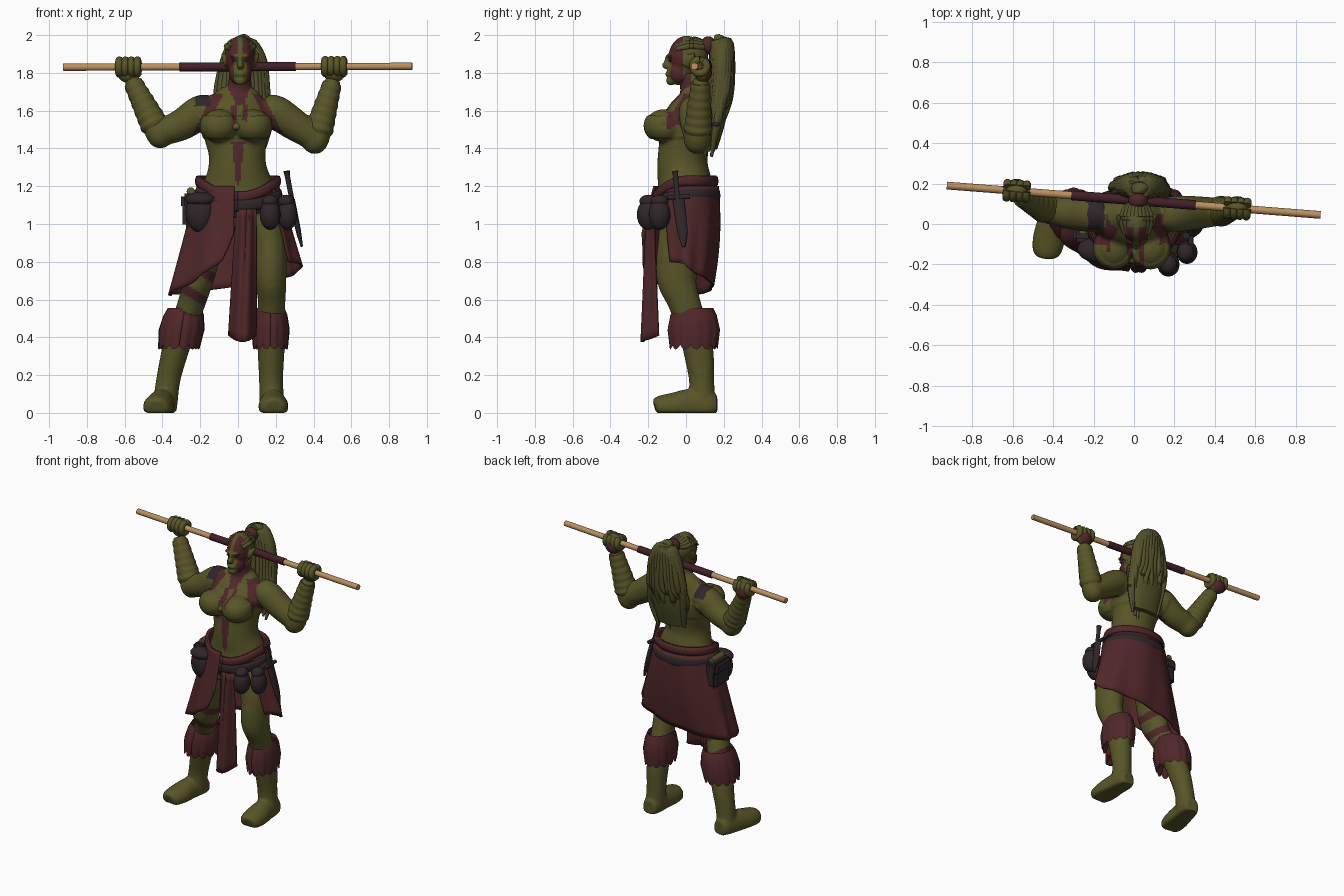
import bpy, bmesh, math, random
from mathutils import Vector, Matrix

if "Cube" in bpy.data.objects:
    bpy.data.objects.remove(bpy.data.objects["Cube"])
random.seed(4)
Y, Z = Vector((0, 1, 0)), Vector((0, 0, 1))

def material(name, r, g, b):
    m = bpy.data.materials.new(name)
    m.diffuse_color = (r, g, b, 1)
    m.use_nodes = True
    m.node_tree.nodes["Principled BSDF"].inputs["Base Color"].default_value = m.diffuse_color
    return m

SKIN = material("olive skin", .098, .092, .021)
HAIR = material("olive hair", .090, .084, .023)
RED = material("maroon", .080, .020, .022)
DARK = material("dark leather", .030, .019, .022)
WRAP = material("dark maroon wrap", .055, .014, .020)
WOOD = material("wood", .50, .28, .115)

def tube(bm, pts, n=16, ref=Y, sub=4):
    """Smooth loft through points (x, y, z, radius across, radius along ref)."""
    pts = [p if len(p) == 5 else (*p, p[3]) for p in pts]
    P = [pts[0]] + pts + [pts[-1]]
    path = []
    for i in range(1, len(P) - 2):
        for k in range(sub):
            t = k / sub
            path.append([.5 * (2*b + (c-a)*t + (2*a-5*b+4*c-d)*t*t + (3*b-a-3*c+d)*t**3)
                         for a, b, c, d in zip(*P[i-1:i+3])])
    path.append(list(pts[-1]))
    rings = []
    for i, p in enumerate(path):
        t = (Vector(path[min(i+1, len(path)-1)][:3]) - Vector(path[max(i-1, 0)][:3])).normalized()
        u = t.cross(ref).normalized()
        v = (ref - t * t.dot(ref)).normalized()
        ring = []
        for k in range(n):
            a = math.tau * k / n
            co = Vector(p[:3]) + u * p[3] * math.cos(a) + v * p[4] * math.sin(a)
            co.z = max(co.z, 0)
            ring.append(bm.verts.new(co))
        rings.append(ring)
    for r, s in zip(rings, rings[1:]):
        for k in range(n):
            bm.faces.new((r[k], r[(k+1) % n], s[(k+1) % n], s[k]))
    bm.faces.new(rings[0][::-1])
    bm.faces.new(rings[-1])

def ball(bm, c, r):
    bmesh.ops.create_uvsphere(bm, u_segments=20, v_segments=12, radius=1,
                              matrix=Matrix.Translation(c) @ Matrix.Diagonal((*r, 1)))

def finish(name, bm, mats, voxel=0, paint=None):
    bmesh.ops.recalc_face_normals(bm, faces=bm.faces[:])
    me = bpy.data.meshes.new(name)
    bm.to_mesh(me)
    bm.free()
    ob = bpy.data.objects.new(name, me)
    bpy.context.collection.objects.link(ob)
    if voxel:   # fuse overlapping volumes into one skin
        m = ob.modifiers.new("fuse", 'REMESH')
        m.mode, m.voxel_size = 'VOXEL', voxel
        m = ob.modifiers.new("soften", 'SMOOTH')
        m.factor, m.iterations = .5, 4
        bpy.context.view_layer.update()
        me = bpy.data.meshes.new_from_object(ob.evaluated_get(bpy.context.evaluated_depsgraph_get()))
        ob.modifiers.clear()
        ob.data = me
    me.materials.clear()
    for m in mats:
        me.materials.append(m)
    for f in me.polygons:
        f.material_index = paint(f.center) if paint else 0
    me.shade_smooth()
    me.set_sharp_from_angle(angle=math.radians(50))
    return ob

def part(name, mat, tubes=(), balls=(), voxel=0, **kw):
    bm = bmesh.new()
    for t in tubes:
        tube(bm, t, **kw)
    for c, r in balls:
        ball(bm, c, r)
    return finish(name, bm, [mat], voxel)

def sheet(name, f, nu, nv, mat, thick):
    """Cloth surface from f(u, v) with u, v in 0..1."""
    bm = bmesh.new()
    g = [[bm.verts.new(f(i / nu, j / nv)) for j in range(nv + 1)] for i in range(nu + 1)]
    for i in range(nu):
        for j in range(nv):
            bm.faces.new((g[i][j], g[i+1][j], g[i+1][j+1], g[i][j+1]))
    m = finish(name, bm, [mat]).modifiers.new("thickness", 'SOLIDIFY')
    m.thickness, m.offset = thick, 0

# Body: torso, neck, bust, arms and legs fused together
ELBOW = {-1: (-.42, .07, 1.48), 1: (.415, .06, 1.45)}
WRIST = {-1: (-.565, .14, 1.765), 1: (.505, .078, 1.765)}
body = bmesh.new()
tube(body, [(0, -.01, .97, .17, .13), (0, -.005, 1.1, .205, .15), (0, -.005, 1.2, .19, .145),
            (-.003, -.018, 1.3, .155, .135), (-.005, -.015, 1.38, .152, .132), (-.01, 0, 1.48, .175, .135),
            (-.01, .02, 1.58, .195, .125), (0, .04, 1.66, .15, .085), (.005, .045, 1.72, .085, .065)], n=28)
tube(body, [(.005, .045, 1.62, .07), (.008, .035, 1.7, .066), (.012, .02, 1.8, .058)])
for s in (-1, 1):
    ball(body, (s * .09 - .01, -.115, 1.52), (.098, .105, .088))
    e, w = ELBOW[s], WRIST[s]
    tube(body, [(s*.14, .05, 1.61, .075), (s*.2, .05, 1.592, .09), (s*.3, .055, 1.525, .084), (*e, .07)])
    tube(body, [(*e, .07), (*w, .042)])
    ball(body, (e[0] - s * .008, e[1], e[2] - .005), (.072, .072, .075))
for hx, pts in ((.12, [(.165, .9), (.172, .72), (.178, .6), (.175, .46)]),
                (-.11, [(-.165, .9), (-.21, .72), (-.24, .6), (-.29, .46)])):
    tube(body, [(hx, 0, 1.08, .1, .13)] + [(x, y, z, a, b) for (x, z), (y, a, b) in zip(
        pts, ((-.03, .092, .12), (-.05, .085, .108), (-.015, .074, .088), (.035, .07, .08)))])

def body_paint(c):
    x, y, z = c
    ax, dx = abs(x), abs(x - .008)
    if -.23 < x < -.145 and z > 1.625:
        return 2                                                     # shoulder strap
    if y < .03 and z > 1.54 and (dx < .03 + max(0, z - 1.66) * .5 if z > 1.63 else .016 < dx < .042):
        return 1                                                     # throat and breastbone
    if y < .05 and 1.44 < z < 1.69 and (y > -.1 or z > 1.6) and abs(ax - .12 - (1.66 - z) * .5) < .028:
        return 1                                                     # chest to arm stripes
    if y < -.08 and 1.2 < z < 1.44 and ax < .008 + (z - 1.2) * .11:
        return 1                                                     # belly stripe
    if x < -.1 and .48 < z < .75 and math.sin((z + x * .6) * 42) > .35:
        return 1                                                     # thigh stripes
    return 0
ob = finish("body", body, [SKIN, RED, DARK], .011, body_paint)
for v in ob.data.vertices:                                           # raised chest band
    if 1.455 < v.co.z < 1.57 and abs(v.co.x + .01) < .185:
        v.co += v.normal * .007
part("chest_knot", SKIN, balls=[((-.008, -.17, 1.515), (.035, .025, .02))])

# Head with brow, nose, jaw and pointed ears
CX = .012
head = bmesh.new()
for c, r in [((CX, .005, 1.885), (.078, .098, .112)), ((CX, -.038, 1.80), (.062, .06, .065)),
             ((CX, -.08, 1.758), (.03, .026, .024)), ((CX, -.106, 1.84), (.019, .022, .02)),
             ((CX, -.1, 1.865), (.011, .014, .03)), ((CX, -.082, 1.89), (.058, .022, .013)),
             ((CX, -.092, 1.795), (.03, .018, .016))]:
    ball(head, c, r)
for s in (-1, 1):
    tube(head, [(CX + s*.065, .0, 1.84, .02, .028), (CX + s*.082, .02, 1.87, .014, .025),
                (CX + s*.095, .045, 1.905, .006, .008)])
def head_paint(c):
    dx = abs(c.x - CX)
    if c.y > -.015 or dx > .085:
        return 0
    return 1 if dx > .034 or (c.z > 1.9 and dx > .012) else 0
finish("head", head, [SKIN, RED], .0065, head_paint)
part("eyes", DARK, balls=[((CX + s*.03, -.083, 1.866), (.013, .009, .007)) for s in (-1, 1)])

# Hair: cap, ponytail core, hanging locks and tie
cap = [[(CX + s*.055, -.05, 1.955 - s*s*.03, .012), (CX + s*.07, .02, 1.976 - s*s*.035, .018),
        (CX + s*.05, .08, 1.965 - s*s*.03, .016), (.02, .12, 1.945, .012)]
       for s in [k / 4 for k in range(-4, 5)]]
part("hair_cap", HAIR, cap, [((CX, .03, 1.9), (.082, .088, .09))], n=8)
part("hair_tie", RED, [[(.02, .085, 1.945, .03), (.02, .1, 1.945, .045), (.02, .13, 1.945, .047),
                        (.02, .15, 1.945, .03)]], ref=Z)
part("ponytail", HAIR, [[(.02, .15, 1.97, .03), (.025, .185, 1.955, .06, .04), (.03, .185, 1.85, .105, .05),
                         (.03, .175, 1.7, .125, .055), (.025, .16, 1.55, .125, .05),
                         (.02, .135, 1.4, .1, .03)]], n=20)
locks, beads = [], []
for i in range(30):
    a = math.tau * i / 30
    ca, sa = math.cos(a), math.sin(a)
    end = 1.32 + random.random() * .16 + (.14 if sa > .3 else 0)
    j = random.uniform(-.012, .012)
    mid = (1.7 + end) / 2
    locks.append([(.02 + ca*.025, .14 + sa*.02, 1.95, .016), (.025 + ca*.06, .185 + sa*.04, 1.955 + sa*.015, .02),
                  (.03 + ca*.105, .19 + sa*.05, 1.86, .021), (.03 + ca*.13 + j, .18 + sa*.055, 1.7, .02),
                  (.025 + ca*.13 - j, .16 + sa*.05, mid, .019), (.02 + ca*.105, .135 + sa*.04, end, .008)])
    if i % 5 == 0:
        beads.append(((.025 + ca*.13 - j, .16 + sa*.05, mid), (.022, .022, .018)))
part("hair_locks", HAIR, locks, n=8)
part("hair_beads", DARK, balls=beads)

# Staff across the shoulders with a wrapped grip
def on_staff(x):
    return Vector((x, .19 - .0786 * (x + .925), 1.83 + .0027 * (x + .925)))
part("staff", WOOD, [[(*on_staff(-.925), .019), (*on_staff(.922), .019)]], sub=1)
part("staff_wrap", WRAP, [[(*on_staff(-.31), .024), (*on_staff(.305), .024)]], sub=1)

# Hands gripping the staff, and ribbed forearm wraps
D = (on_staff(1) - on_staff(0)).normalized()
for s, side in ((-1, "right"), (1, "left")):
    c = on_staff(-.58 if s < 0 else .51)
    fingers = []
    for off in (-.048, -.016, .016, .048):
        fingers.append([(*(c + D*off + (Z*math.cos(a) + D.cross(Z)*math.sin(a)) * .036), .021)
                        for a in [math.radians(30 * k) for k in range(12)]])
    part(side + "_fingers", SKIN, fingers, [(c, (.058, .05, .05))], n=10, ref=D, sub=2)
    bm = bmesh.new()
    ball(bm, c + Vector((0, .014, -.032)), (.058, .046, .052))
    finish(side + "_palm", bm, [SKIN, RED], 0, lambda p: int(p.y > c.y + .025))
    e, w = Vector(ELBOW[s]), Vector(WRIST[s])
    ribs = [(*e.lerp(w, .1 + .07 * i), (.079 - .0023 * i) * ((.85 if i == 0 else .95) if i % 2 == 0 else 1))
            for i in range(13)]
    part(side + "_forearm_wrap", SKIN, [ribs], sub=3)

# Boots with ragged fur cuffs
for side, legx, heel, toe, cx, rx, lean in (
        ("left", (.175, .175, .175, .18), .18, .19, .172, .092, 0),
        ("right", (-.295, -.34, -.37, -.385), -.375, -.435, -.297, .11, .15)):
    shaft = [(x, *q) for x, q in zip(legx, ((.04, .47, .08, .085), (.07, .3, .07, .078),
                                           (.083, .17, .064, .067), (.083, .05, .066, .072)))]
    bm = bmesh.new()
    tube(bm, shaft)
    sole = [(0, .163, .04, .045, .055), (.12, .12, .04, .062, .085), (.5, .02, .04, .07, .088),
            (.75, -.07, .035, .08, .072), (.95, -.14, .03, .07, .06), (1, -.162, .025, .045, .045)]
    tube(bm, [(heel + (toe - heel) * t, y, z, a, b) for t, y, z, a, b in sole], ref=Z)
    finish(side + "_boot", bm, [SKIN], .009)
    prof = [(.53, .72), (.55, .82), (.515, .94), (.44, 1.03), (.365, .96), (.41, .72)]
    def fur(u, v):
        k = round(v * 5)
        z, r = prof[k]
        jag = abs(math.sin(u * math.pi * 13))
        if k == 4:
            z -= .025 * jag
        r *= 1 + .04 * jag * (k in (3, 4))
        a = math.tau * u
        return (cx + lean * (z - .45) + rx * r * math.sin(a), .04 - .127 * r * math.cos(a), z)
    sheet(side + "_fur_cuff", fur, 78, 5, RED, .008)

# Skirt with a slanted hem, open at the front left
HEM = [(5, .95), (16, .8), (45, .69), (80, .62), (130, .63), (180, .67), (250, .74), (275, .79), (306, .8)]
def hem(d):
    for (a, p), (b, q) in zip(HEM, HEM[1:]):
        if d <= b:
            return p + (q - p) * (d - a) / (b - a)
    return HEM[-1][1]
def skirt(u, v):
    d = 5 + 300 * u
    a = math.radians(-d)
    z = 1.2 + (hem(d) - 1.2) * v
    fold = 1 + .035 * v * math.sin(9 * a)
    front = math.cos(a)
    ry = .168 + (.07 * v if front > 0 and d < 90 else .012 * math.sin(math.pi * v) - .028 * v * v)
    return ((.213 + .27 * (1.2 - z)) * fold * math.sin(a), -ry * fold * front, z)
sheet("skirt", skirt, 90, 14, RED, .012)

# Waistband dipping at the front, belt, and hanging front cloth
def band(top, low, rx, ry, dip):
    def f(u, v):
        a = math.tau * u
        c = max(0, math.cos(a)) ** 2
        bulge = 1 + .03 * math.sin(math.pi * v)
        return (rx * bulge * math.sin(a), -.004 - ry * bulge * math.cos(a), top + (low - top) * v - dip * c)
    return f
sheet("waistband", band(1.255, 1.12, .207, .158, .085), 64, 6, RED, .014)
sheet("waist_roll", band(1.25, 1.205, .214, .163, .085), 64, 4, RED, .016)
sheet("belt", band(1.18, 1.12, .222, .174, .055), 64, 4, DARK, .014)
def front_cloth(u, v):
    z = 1.08 - .67 * v - .035 * v * math.sin(math.pi * u)
    e = 2 * u - 1
    x = .045 - .022 * v + e * (.05 + .018 * v)
    return (x, -.2 - .035 * v + e * e * (.03 + .065 * v) + .006 * math.cos(e * 9), z)
sheet("front_cloth", front_cloth, 20, 16, RED, .018)

# Pouches, rolled bundle and sheathed dagger on the belt
part("belt_pouches", DARK, balls=[((.17, -.2, 1.05), (.055, .06, .082)), ((.262, -.14, 1.05), (.052, .058, .082)),
                                  ((-.2, -.12, 1.06), (.078, .06, .105))])
part("pouch_flaps", DARK, balls=[((.17, -.2, 1.12), (.042, .047, .035)), ((.255, -.14, 1.12), (.042, .047, .035)),
                                 ((-.2, -.125, 1.13), (.08, .06, .04))])
bm = bmesh.new()
for c, size in (((-.25, .0, 1.07), (.085, .17, .18)), ((-.255, .0, 1.12), (.095, .18, .085))):
    bmesh.ops.create_cube(bm, size=1, matrix=Matrix.Translation(c) @ Matrix.Diagonal((*size, 1)))
bmesh.ops.bevel(bm, geom=bm.edges[:], offset=.018, segments=2, affect='EDGES')
finish("side_pouch", bm, [DARK])
part("rolled_bundle", SKIN, [[(-.25, -.05, 1.172, .022), (-.25, .07, 1.172, .022)]], ref=Z)
part("dagger", DARK, [[(.338, -.012, .88, .006, .01), (.318, -.02, .97, .014, .028), (.285, -.04, 1.13, .016, .032)],
                      [(.285, -.045, 1.13, .013), (.262, -.055, 1.25, .014), (.258, -.058, 1.28, .018)]])
part("dagger_guard", DARK, [[(.282, -.1, 1.14, .012), (.282, .02, 1.145, .012)]], ref=Z)
